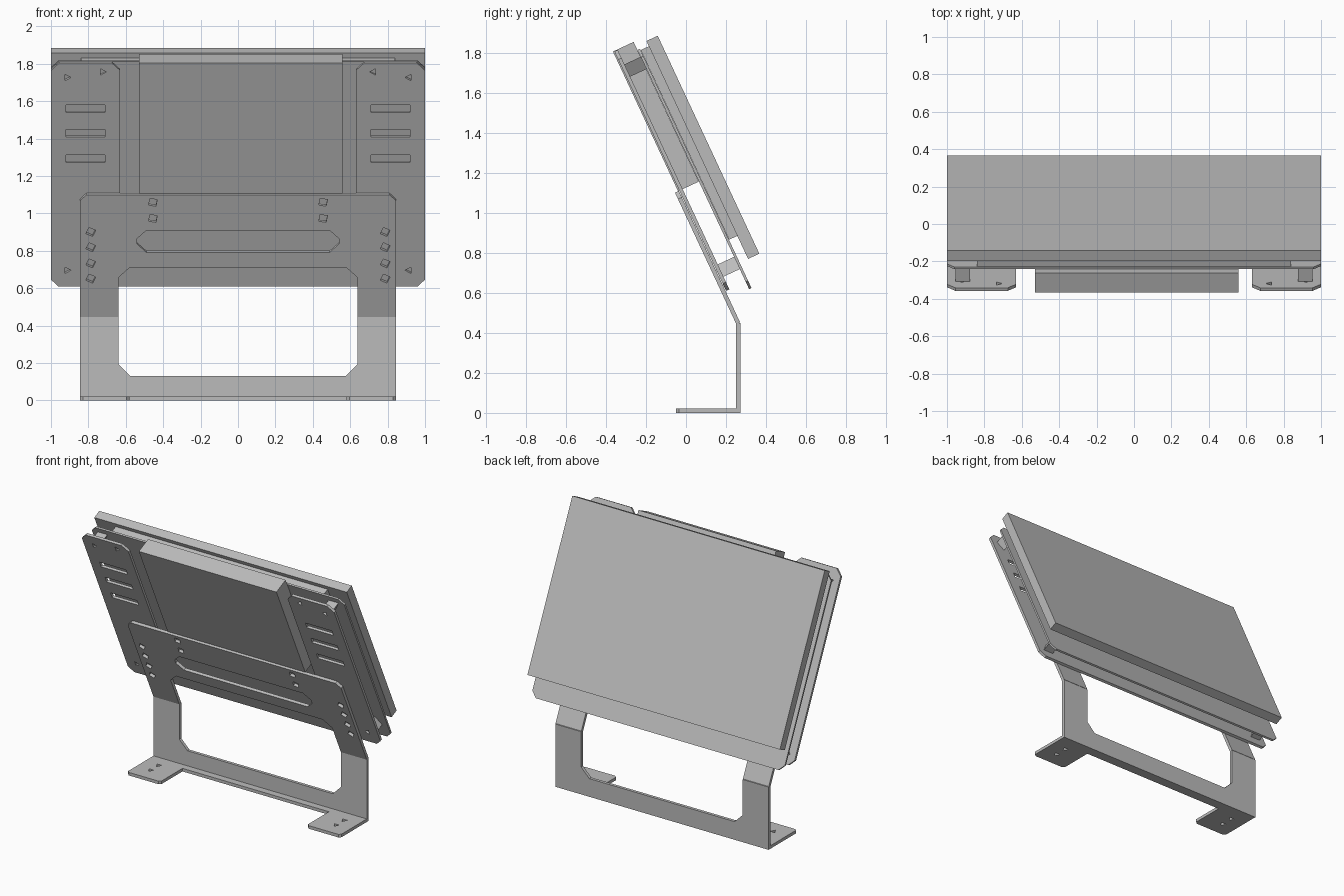
import bpy, bmesh, math
from mathutils import Matrix

cube = bpy.data.objects.get("Cube")
if cube:
    bpy.data.objects.remove(cube, do_unlink=True)

TILT = math.radians(115)      # leaning parts: local y runs up the slope, local -z to the back
UPRIGHT = math.radians(90)

grey = bpy.data.materials.new("plain_grey")
grey.use_nodes = True
grey.diffuse_color = (0.5, 0.5, 0.5, 1)
grey.node_tree.nodes["Principled BSDF"].inputs["Base Color"].default_value = (0.5, 0.5, 0.5, 1)


def chamfer(points):
    """Outline from (x, y, cut) corners; each corner is cut back by its own amount."""
    out = []
    for i, (x, y, c) in enumerate(points):
        if not c:
            out.append((x, y))
            continue
        for px, py, _ in (points[i - 1], points[(i + 1) % len(points)]):
            d = math.hypot(px - x, py - y)
            out.append((x + (px - x) * c / d, y + (py - y) * c / d))
    return out


def rect(x0, x1, y0, y1, c=0):
    return chamfer([(x0, y0, c), (x1, y0, c), (x1, y1, c), (x0, y1, c)])


def ngon(x, y, r, sides, turn=0):
    steps = [math.radians(turn) + math.tau * i / sides for i in range(sides)]
    return [(x + r * math.cos(a), y + r * math.sin(a)) for a in steps]


def sheet(bm, loops, low, high, angle=TILT):
    """Extrude an outline with holes between two local z levels, turned about x."""
    cu = bpy.data.curves.new("outline", 'CURVE')
    cu.dimensions = '2D'
    cu.fill_mode = 'BOTH'
    cu.extrude = (high - low) / 2
    for loop in loops:
        sp = cu.splines.new('POLY')
        sp.points.add(len(loop) - 1)
        for p, (x, y) in zip(sp.points, loop):
            p.co = (x, y, 0, 1)
        sp.use_cyclic_u = True
    ob = bpy.data.objects.new("outline", cu)
    me = bpy.data.meshes.new_from_object(ob)
    me.transform(Matrix.Rotation(angle, 4, 'X') @ Matrix.Translation((0, 0, (low + high) / 2)))
    bm.from_mesh(me)
    bpy.data.objects.remove(ob)
    bpy.data.curves.remove(cu)
    bpy.data.meshes.remove(me)


def finish(name, bm):
    bmesh.ops.remove_doubles(bm, verts=bm.verts, dist=0.0002)
    bmesh.ops.recalc_face_normals(bm, faces=bm.faces)
    me = bpy.data.meshes.new(name)
    bm.to_mesh(me)
    bm.free()
    me.materials.clear()
    me.materials.append(grey)
    for p in me.polygons:
        p.material_index = 0
        p.use_smooth = False
    ob = bpy.data.objects.new(name, me)
    bpy.context.scene.collection.objects.link(ob)


def part(name, loops, front, back):
    bm = bmesh.new()
    sheet(bm, loops, -back, -front)
    finish(name, bm)


# Leaning layers, front to back
part("housing_box", [rect(-0.53, 0.56, 1.02, 1.79)], 0.432, 0.546)
part("backing_sheet", [rect(-1, 1, 0.427, 1.745, 0.04)], 0.547, 0.56)
part("spacer_slab", [rect(-0.84, 0.84, 0.693, 1.738)], 0.561, 0.606)
part("display_panel", [rect(-1, 1, 0.566, 1.767)], 0.606, 0.668)

# Mounting plate with side wings, slots and screw holes
wings = [chamfer([(-1, 0.468, 0.04), (1, 0.468, 0.04), (1, 1.787, 0.045), (0.63, 1.787, 0.045),
                  (0.63, 0.61, 0), (-0.63, 0.61, 0), (-0.63, 1.787, 0.045), (-1, 1.787, 0.045)])]
for side in (-1, 1):
    x0, x1 = sorted((side * 0.71, side * 0.92))
    for t in (1.2, 1.35, 1.495):
        wings.append(rect(x0, x1, t, t + 0.044))
    for x, t in ((0.915, 1.7), (0.725, 1.733), (0.915, 0.563)):
        wings.append(ngon(side * x, t, 0.022, 3, 90 - 30 * side))
part("mounting_plate", wings, 0.439, 0.457)

# Triangular standoffs between mounting plate and backing sheet
for side, word in ((-1, "right"), (1, "left")):
    for t, level, turn in ((1.685, "upper", -90), (0.56, "lower", 90)):
        part(f"{level}_{word}_standoff", [ngon(side * 0.915, t, 0.045, 3, turn)], 0.457, 0.547)

# Bent stand: leaning top, upright legs and feet
bm = bmesh.new()
bend = 0.296
top = [chamfer([(-0.845, bend, 0), (-0.64, bend, 0), (-0.64, 0.59, 0.06), (0.64, 0.59, 0.06),
                (0.64, bend, 0), (0.845, bend, 0), (0.845, 1.02, 0.035), (-0.845, 1.02, 0.035)]),
       chamfer([(-0.54, 0.68, 0.05), (0.54, 0.68, 0.05), (0.54, 0.81, 0.05), (-0.54, 0.81, 0.05)])]
for side in (-1, 1):
    for t in (0.525, 0.615, 0.71, 0.8):
        top.append(ngon(side * 0.787, t, 0.028, 4, 20))
    for t in (0.88, 0.975):
        top.append(ngon(side * 0.455, t, 0.028, 4, 35))
sheet(bm, top, -0.436, -0.415)

legs = chamfer([(-0.845, 0.01, 0), (0.845, 0.01, 0), (0.845, 0.449, 0), (0.64, 0.449, 0),
                (0.64, 0.13, 0.065), (-0.64, 0.13, 0.065), (-0.64, 0.449, 0), (-0.845, 0.449, 0)])
sheet(bm, [legs], -0.272, -0.25, UPRIGHT)

feet = [chamfer([(-0.845, -0.05, 0.015), (-0.58, -0.05, 0.015), (-0.58, 0.2, 0), (0.58, 0.2, 0),
                 (0.58, -0.05, 0.015), (0.845, -0.05, 0.015), (0.845, 0.272, 0), (-0.845, 0.272, 0)])]
for side in (-1, 1):
    for y in (0.06, 0.15):
        feet.append(ngon(side * 0.735, y, 0.022, 3, 30))
sheet(bm, feet, 0, 0.022, 0)
finish("stand_bracket", bm)
